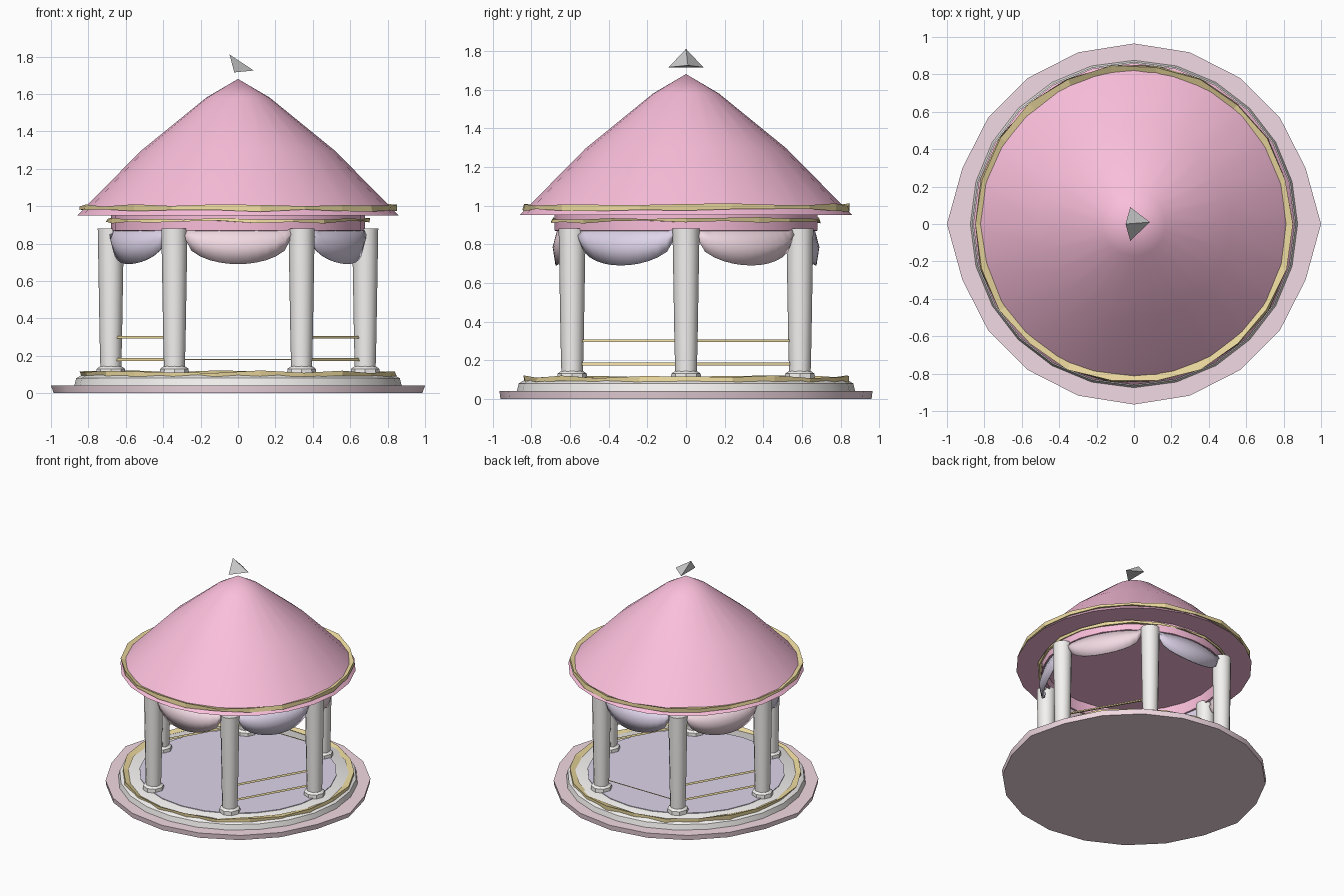
import bpy, bmesh, math, random
from mathutils import Vector

if "Cube" in bpy.data.objects:
    bpy.data.objects.remove(bpy.data.objects["Cube"])

random.seed(4)
TAU = math.tau


def material(name, rgb):
    m = bpy.data.materials.new(name)
    m.diffuse_color = (*rgb, 1)
    m.use_nodes = True
    m.node_tree.nodes["Principled BSDF"].inputs["Base Color"].default_value = m.diffuse_color
    return m


PINK = material("pink", (0.96, 0.52, 0.71))
PALE = material("pale_pink", (0.89, 0.70, 0.77))
LILAC = material("lilac", (0.73, 0.66, 0.82))
GOLD = material("gold", (0.83, 0.69, 0.34))
WHITE = material("white_stone", (0.91, 0.89, 0.87))


def finish(name, bm, mat=None, smooth=35):
    bmesh.ops.recalc_face_normals(bm, faces=bm.faces)
    me = bpy.data.meshes.new(name)
    bm.to_mesh(me)
    bm.free()
    ob = bpy.data.objects.new(name, me)
    bpy.context.collection.objects.link(ob)
    if mat:
        me.materials.append(mat)
    if smooth:
        bpy.ops.object.select_all(action='DESELECT')
        ob.select_set(True)
        bpy.context.view_layer.objects.active = ob
        bpy.ops.object.shade_smooth_by_angle(angle=math.radians(smooth))
    return ob


def lathe(name, profile, sides, mat, closed=False, at=(0, 0), jitter=0, smooth=35):
    """Revolve (radius, z) points about a vertical axis; open profiles get capped ends."""
    bm = bmesh.new()
    rings = []
    for r, z in profile:
        if r == 0:
            rings.append([bm.verts.new((at[0], at[1], z))] * sides)
            continue
        ring = []
        for i in range(sides):
            a = TAU * i / sides
            q = r + random.uniform(-jitter, jitter)
            h = z + random.uniform(-jitter, jitter)
            ring.append(bm.verts.new((at[0] + q * math.cos(a), at[1] + q * math.sin(a), h)))
        rings.append(ring)
    pairs = list(zip(rings, rings[1:]))
    if closed:
        pairs.append((rings[-1], rings[0]))
    for lo, hi in pairs:
        for i in range(sides):
            j = (i + 1) % sides
            bm.faces.new(list(dict.fromkeys((lo[i], lo[j], hi[j], hi[i]))))
    if not closed:
        for (r, z), ring in ((profile[0], rings[0]), (profile[-1], rings[-1])):
            if r > 0:
                bm.faces.new(ring)
    return finish(name, bm, mat, smooth)


def gold_band(name, r, z, w, h):
    lathe(name, [(r - w, z), (r + w, z - h), (r + w, z + h)], 22, GOLD,
          closed=True, jitter=0.008, smooth=0)


# Round base: lower step reaches a little further at the two sides
step = lathe("lower_step", [(0.96, 0), (0.965, 0.04)], 20, PALE)
for v in step.data.vertices:
    if abs(v.co.y) < 0.01:
        v.co.x = math.copysign(1.0 if v.co.z > 0.02 else 0.985, v.co.x)
lathe("stone_platform", [(0.875, 0.04), (0.865, 0.08), (0.83, 0.1)], 24, WHITE)
lathe("floor", [(0.72, 0.095), (0.72, 0.105)], 24, LILAC)
gold_band("platform_trim", 0.825, 0.1, 0.02, 0.015)

# Six columns with feet
for k in range(6):
    a = TAU * k / 6
    p = (0.68 * math.cos(a), 0.68 * math.sin(a))
    lathe(f"column_{k + 1}", [(0.055, 0.1), (0.06, 0.3), (0.07, 0.88)], 12, WHITE, at=p)
    lathe(f"column_foot_{k + 1}", [(0.078, 0.1), (0.076, 0.13), (0.055, 0.145)], 8, WHITE, at=p)


# Swags between columns, alternating colours
def swag(name, mid, mat, n=12):
    bm = bmesh.new()
    half = math.radians(26)
    rows = []
    for i in range(n + 1):
        t = -1 + 2 * i / n
        a = mid + t * half
        drop = 0.03 + 0.16 * math.sqrt(max(0, 1 - t * t))
        rows.append([bm.verts.new((r * math.cos(a), r * math.sin(a), 0.88 - drop * f))
                     for f, r in ((0, 0.665), (0.5, 0.69), (1, 0.675))])
    for p, q in zip(rows, rows[1:]):
        for j in range(2):
            bm.faces.new((p[j], q[j], q[j + 1], p[j + 1]))
    ob = finish(name, bm, mat)
    ob.modifiers.new("thickness", 'SOLIDIFY').thickness = 0.012


for k in range(6):
    swag(f"swag_{k + 1}", math.radians(-90 + 60 * k), LILAC if k % 2 else PALE)


# Thin railings, with the front bay left open
def rail(name, a0, a1, z, r=0.007):
    bm = bmesh.new()
    ends = []
    for a in (a0, a1):
        c = Vector((0.67 * math.cos(a), 0.67 * math.sin(a), z))
        out = Vector((math.cos(a), math.sin(a), 0))
        ends.append([bm.verts.new(c + out * x * r + Vector((0, 0, y * r)))
                     for x, y in ((1, -1), (0, 1), (-1, -1))])
    for i in range(3):
        j = (i + 1) % 3
        bm.faces.new((ends[0][i], ends[0][j], ends[1][j], ends[1][i]))
    bm.faces.new(ends[0])
    bm.faces.new(ends[1])
    finish(name, bm, GOLD, 0)


for k in (0, 1, 2, 3, 5):
    for label, z in (("lower", 0.18), ("upper", 0.3)):
        if k != 1 or label == "lower":
            rail(f"{label}_rail_{k + 1}", TAU * k / 6, TAU * (k + 1) / 6, z,
                 0.003 if k == 1 else 0.007)

# Roof ring beam, cone and gold trims
lathe("ring_beam", [(0.64, 0.86), (0.68, 0.87), (0.68, 0.955), (0.64, 0.955)], 24, PINK, closed=True)
lathe("roof", [(0.86, 0.95), (0.52, 1.295), (0.17, 1.58), (0, 1.68)], 24, PINK)
gold_band("eave_trim", 0.83, 0.99, 0.02, 0.014)
gold_band("beam_trim", 0.685, 0.925, 0.015, 0.01)

# Faceted finial floating above the peak
bm = bmesh.new()
vs = [bm.verts.new(c) for c in ((-0.045, 0, 1.81), (-0.02, 0.09, 1.715),
                                (-0.02, -0.09, 1.715), (0.085, 0.01, 1.725))]
for f in ((0, 1, 2), (0, 2, 3), (0, 3, 1), (1, 3, 2)):
    bm.faces.new([vs[i] for i in f])
finish("finial", bm, None, 0)
